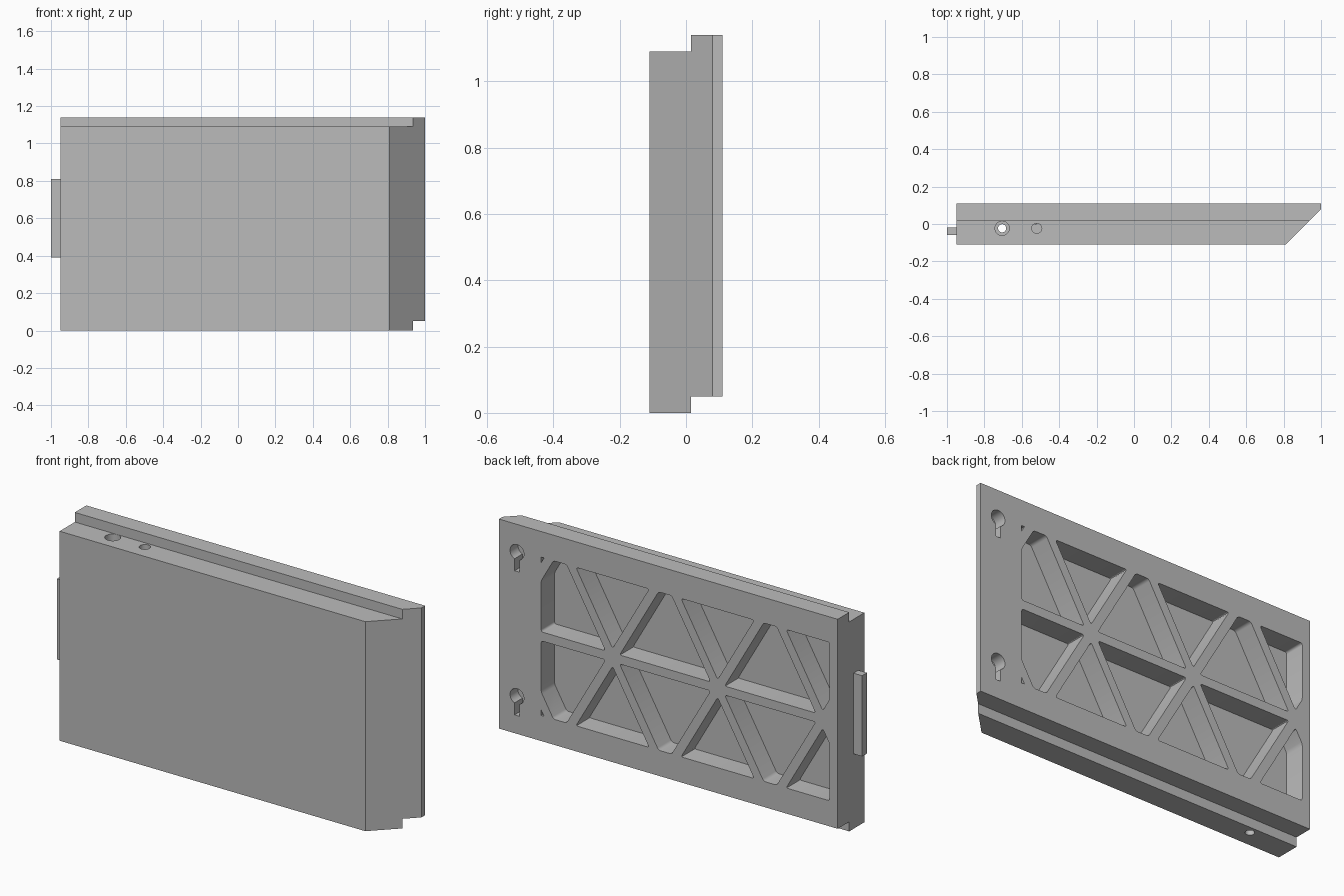
import bpy, bmesh, math

if "Cube" in bpy.data.objects:
    bpy.data.objects.remove(bpy.data.objects["Cube"])

grey = bpy.data.materials.new("plain_grey")
grey.use_nodes = True
GREY = (0.5, 0.5, 0.5, 1)
grey.diffuse_color = GREY
grey.node_tree.nodes["Principled BSDF"].inputs["Base Color"].default_value = GREY


def add_prism(bm, pts, axis, lo, hi, radius=0):
    """Extrude a 2D outline along y or z, optionally rounding its corners."""
    def place(p, t):
        return (p[0], t, p[1]) if axis == "y" else (p[0], p[1], t)
    part = bmesh.new()
    face = part.faces.new([part.verts.new(place(p, lo)) for p in pts])
    out = bmesh.ops.extrude_face_region(part, geom=[face])
    for v in [g for g in out["geom"] if isinstance(g, bmesh.types.BMVert)]:
        v.co["xyz".index(axis)] = hi
    if radius:
        k = "xyz".index(axis)
        sides = [e for e in part.edges if abs(e.verts[0].co[k] - e.verts[1].co[k]) > 0.01]
        bmesh.ops.bevel(part, geom=sides, offset=radius, segments=4,
                        profile=0.5, affect="EDGES", clamp_overlap=True)
    bmesh.ops.recalc_face_normals(part, faces=part.faces)
    tmp = bpy.data.meshes.new("tmp")
    part.to_mesh(tmp)
    part.free()
    bm.from_mesh(tmp)
    bpy.data.meshes.remove(tmp)


def make_object(name, bm):
    mesh = bpy.data.meshes.new(name)
    bm.to_mesh(mesh)
    bm.free()
    mesh.materials.append(grey)
    obj = bpy.data.objects.new(name, mesh)
    bpy.context.collection.objects.link(obj)
    return obj


def rect(x0, x1, y0, y1):
    return [(x0, y0), (x1, y0), (x1, y1), (x0, y1)]


def circle(x, y, r, n=32):
    return [(x + r * math.cos(math.tau * i / n), y + r * math.sin(math.tau * i / n))
            for i in range(n)]


def clip(pts, a, b, c):
    """Keep the part of a convex outline where a*x + b*y <= c."""
    out = []
    for p, q in zip(pts, pts[1:] + pts[:1]):
        dp, dq = a * p[0] + b * p[1] - c, a * q[0] + b * q[1] - c
        if dp <= 0:
            out.append(p)
        if dp * dq < 0:
            t = dp / (dp - dq)
            out.append((p[0] + t * (q[0] - p[0]), p[1] + t * (q[1] - p[1])))
    return out


FRONT, BACK, STEP = -0.11, 0.11, 0.015
LIP, TOP = 0.05, 1.14

# Panel body with one mitred end
bm = bmesh.new()
add_prism(bm, [(-0.95, FRONT), (0.81, FRONT), (1, 0.08), (1, BACK), (-0.95, BACK)],
          "z", 0, TOP)
panel = make_object("panel", bm)

cutters = []


def cutter(*prisms):
    bm = bmesh.new()
    for p in prisms:
        add_prism(bm, *p)
    obj = make_object("cutter", bm)
    obj.hide_render = True
    cutters.append(obj)


# Overlapping steps along the top front and bottom back edges
cutter((rect(-1.2, 1.2, -0.3, STEP), "z", TOP - LIP, 1.4),
       (rect(-1.2, 1.2, STEP, 0.3), "z", -0.2, LIP))

# Triangular lattice of pockets in the back
MID, HALF, RIB, PITCH = 0.595, 0.412, 0.047, 0.605
HEIGHT, TAN = PITCH * math.sqrt(3) / 2, math.tan(math.pi / 6)
EDGE = RIB / 2 / math.cos(math.pi / 6)
pockets = []
for k in range(-1, 7):
    xc = 0.951 - k * PITCH / 2
    pts = rect(-0.904, 0.757, RIB / 2, HALF)
    for side in (-1, 1):
        if k % 2:   # wide at the middle rib
            pts = clip(pts, side, TAN, side * xc + HEIGHT * TAN - EDGE)
        else:       # pointed at the middle rib
            pts = clip(pts, side, -TAN, side * xc - EDGE)
    if len(pts) < 3:
        continue
    for flip in (-1, 1):
        radius = 0.012 if max(p[0] for p in pts) - min(p[0] for p in pts) > 0.04 else 0
        pockets.append(([(x, MID + flip * z) for x, z in pts], "y", 0.0, 0.2, radius))
cutter(*pockets)

# Keyhole hangers
for z in (0.995, 0.245):
    cutter((circle(0.896, z, 0.04), "y", 0.045, 0.2))
    cutter((rect(0.882, 0.91, z - 0.1, z), "y", 0.045, 0.2))

# Counterbored through hole and blind hole in the top edge
cutter((circle(-0.705, -0.023, 0.022), "z", -0.1, 1.3))
cutter((circle(-0.705, -0.023, 0.038), "z", 1.03, TOP - LIP + 0.02),
       (circle(-0.52, -0.023, 0.027), "z", 1.0, TOP - LIP + 0.02))

for c in cutters:
    mod = panel.modifiers.new("cut", "BOOLEAN")
    mod.operation, mod.solver, mod.object = "DIFFERENCE", "EXACT", c
deps = bpy.context.evaluated_depsgraph_get()
result = bpy.data.meshes.new_from_object(panel.evaluated_get(deps))
panel.modifiers.clear()
panel.data = result
result.name = "panel"
result.materials.clear()
result.materials.append(grey)
for poly in result.polygons:
    poly.material_index = 0
for c in cutters:
    bpy.data.objects.remove(c)

# Locating tongue on the square end
bm = bmesh.new()
add_prism(bm, rect(-1, -0.94, -0.06, -0.02), "z", 0.39, 0.81)
make_object("end_tongue", bm)

bpy.ops.object.select_all(action="DESELECT")
panel.select_set(True)
bpy.context.view_layer.objects.active = panel
bpy.ops.object.shade_smooth_by_angle(angle=math.radians(30))
